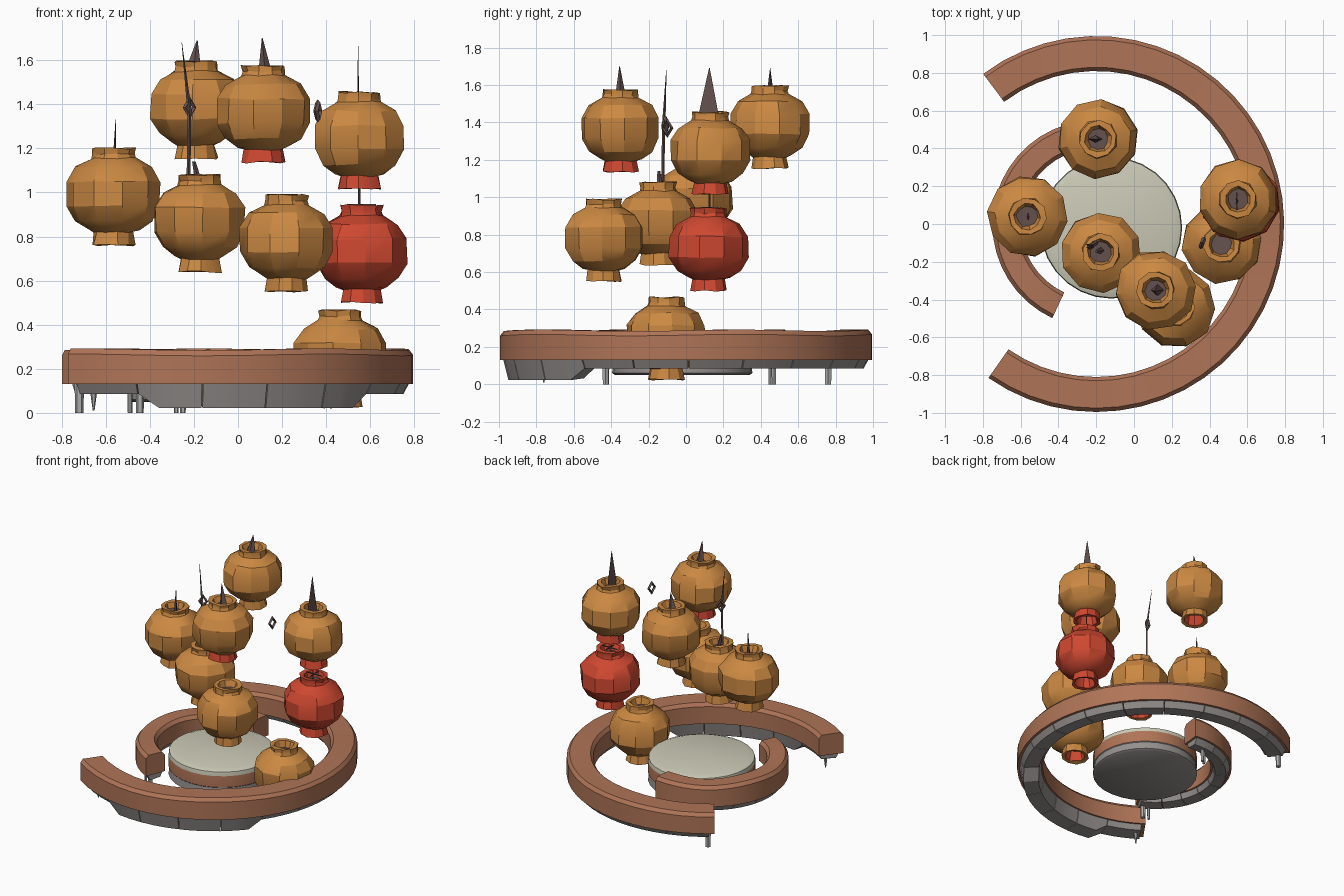
import bpy, bmesh, math, random
from mathutils import Vector

if "Cube" in bpy.data.objects:
    bpy.data.objects.remove(bpy.data.objects["Cube"])

random.seed(4)


def material(name, rgb):
    m = bpy.data.materials.new(name)
    m.diffuse_color = (*rgb, 1)
    m.use_nodes = True
    m.node_tree.nodes["Principled BSDF"].inputs["Base Color"].default_value = m.diffuse_color
    return m


ORANGE = material("lantern orange", (0.60, 0.25, 0.055))
RED = material("lantern red", (0.62, 0.065, 0.03))
BROWN = material("terracotta brown", (0.43, 0.175, 0.095))
CREAM = material("plaza cream", (0.60, 0.59, 0.47))
GREY = material("stone grey", (0.30, 0.28, 0.27))
STEEL = material("leg grey", (0.42, 0.42, 0.42))
DARK = material("dark cord", (0.13, 0.085, 0.08))


def finish(bm, name, mats, angle=28):
    bmesh.ops.recalc_face_normals(bm, faces=bm.faces)
    me = bpy.data.meshes.new(name)
    bm.to_mesh(me)
    bm.free()
    for m in mats:
        me.materials.append(m)
    ob = bpy.data.objects.new(name, me)
    bpy.context.collection.objects.link(ob)
    bpy.ops.object.select_all(action='DESELECT')
    bpy.context.view_layer.objects.active = ob
    ob.select_set(True)
    bpy.ops.object.shade_smooth_by_angle(angle=math.radians(angle))
    return ob


def lathe(bm, profile, sides, centre, turn=0.0, jitter=0.0):
    """Rings of vertices joined into a surface, capped at both ends; returns face rows."""
    rings = []
    for r, z in profile:
        ring = []
        for i in range(sides):
            a = turn + 2 * math.pi * i / sides
            d = random.uniform(-jitter, jitter)
            ring.append(bm.verts.new((centre[0] + (r + d) * math.cos(a),
                                      centre[1] + (r + d) * math.sin(a),
                                      centre[2] + z + random.uniform(-jitter, jitter))))
        rings.append(ring)
    rows = [[bm.faces.new((p[i], p[(i + 1) % sides], q[(i + 1) % sides], q[i]))
             for i in range(sides)] for p, q in zip(rings, rings[1:])]
    return [[bm.faces.new(rings[0])]] + rows + [[bm.faces.new(rings[-1])]]


def lantern(name, centre, main=ORANGE, red_collar=False):
    profile = [(0.055, -0.15), (0.075, -0.225), (0.10, -0.23), (0.088, -0.17), (0.115, -0.158),
               (0.172, -0.12), (0.212, -0.05), (0.212, 0.06), (0.172, 0.125), (0.102, 0.165),
               (0.095, 0.185), (0.10, 0.21), (0.07, 0.21), (0.055, 0.165)]
    bm = bmesh.new()
    rows = lathe(bm, profile, 10, centre, random.uniform(0, 0.6), 0.005)
    for k, row in enumerate(rows):
        for f in row:
            if k < 2 or (red_collar and k in (2, 3)):
                f.material_index = 1       # red lining and collar
            elif k == len(rows) - 1:
                f.material_index = 2       # dark opening
    finish(bm, name, [main, RED, DARK])


def arc(name, mat, r0, r1, start, end, section, steps):
    """Sweep a section along an arc about the spiral centre; section(angle) gives (r, z) points."""
    bm = bmesh.new()
    rings = []
    for i in range(steps + 1):
        a = math.radians(start + (end - start) * i / steps)
        rings.append([bm.verts.new((CX + r * math.cos(a), r * math.sin(a), z))
                      for r, z in section(r0, r1, math.degrees(a))])
    n = len(rings[0])
    for p, q in zip(rings, rings[1:]):
        for j in range(n):
            bm.faces.new((p[j], p[(j + 1) % n], q[(j + 1) % n], q[j]))
    bm.faces.new(rings[0])
    bm.faces.new(rings[-1])
    finish(bm, name, [mat])


def rod(name, mat, p, q, r0, r1, sides=6, flat=(1, 1)):
    """Tapered bar between two points, optionally flattened in x or y."""
    p, q = Vector(p), Vector(q)
    bm = bmesh.new()
    ends = [[bm.verts.new((c.x + r * flat[0] * math.cos(2 * math.pi * i / sides),
                           c.y + r * flat[1] * math.sin(2 * math.pi * i / sides), c.z))
             for i in range(sides)] for c, r in ((p, r0), (q, r1))]
    for i in range(sides):
        j = (i + 1) % sides
        bm.faces.new((ends[0][i], ends[0][j], ends[1][j], ends[1][i]))
    bm.faces.new(ends[0])
    bm.faces.new(ends[1])
    finish(bm, name, [mat])


# spiral walls
CX = -0.2


def wall_section(r0, r1, a):
    top = 0.288 + 0.004 * math.sin(a * 0.09)
    return [(r0, 0.135), (r0, top - 0.025), (r0 + 0.02, top),
            (r1 - 0.02, top), (r1, top - 0.025), (r1, 0.13)]


def under_section(r0, r1, a):
    low = 0.022 if -104 < a < -38 else 0.085
    return [(r0, 0.14), (r0 + 0.02, low + 0.01), (r1 - 0.03, low), (r1, 0.14)]


arc("outer_wall", BROWN, 0.81, 0.995, -125, 127, wall_section, 36)
arc("inner_wall", BROWN, 0.40, 0.55, 82, 245, wall_section, 20)

# stone slabs under the walls, one per stretch
for k in range(14):
    s = -123 + k * 17.7
    arc(f"outer_slab_{k}", GREY, 0.82, 0.98, s, s + 17.4, under_section, 3)
for k in range(8):
    s = 84 + k * 20
    arc(f"inner_slab_{k}", GREY, 0.41, 0.54, s, s + 19.5, under_section, 3)

# round plaza: stone foot, brown rim, cream top
bm = bmesh.new()
rows = lathe(bm, [(0.36, 0.05), (0.375, 0.06), (0.37, 0.115), (0.375, 0.12), (0.375, 0.205),
                  (0.37, 0.235), (0.33, 0.25)], 28, (-0.12, -0.02, 0))
for k, row in enumerate(rows):
    for f in row:
        f.material_index = 0 if k < 4 else (1 if k == 4 else 2)
finish(bm, "plaza_disc", [GREY, BROWN, CREAM], 40)

# legs beneath the wall ends
for k, (x, y, r) in enumerate([(-0.72, 0.76, 0.022), (-0.49, -0.42, 0.012), (-0.445, -0.43, 0.02),
                               (-0.28, 0.45, 0.012), (-0.25, 0.47, 0.015)]):
    rod(f"leg_{k}", STEEL, (x, y, 0), (x, y, 0.15), r * 0.85, r)
rod("leg_spike", STEEL, (-0.655, -0.76, 0.01), (-0.655, -0.76, 0.14), 0.004, 0.022)

# lanterns
lantern("left_lantern", (-0.565, 0.04, 0.99))
lantern("middle_lantern", (-0.175, -0.15, 0.87))
lantern("front_lantern", (0.22, -0.44, 0.78))
lantern("red_lantern", (0.56, 0.12, 0.73), main=RED)
lantern("right_lantern", (0.55, 0.13, 1.245), red_collar=True)
lantern("high_front_lantern", (0.115, -0.35, 1.365), red_collar=True)
lantern("high_back_lantern", (-0.19, 0.45, 1.385))
lantern("low_lantern", (0.465, -0.105, 0.255))

# cords rising from the lanterns
rod("left_cord", DARK, (-0.56, 0.04, 1.15), (-0.555, 0.04, 1.33), 0.02, 0.002, 4, (0.4, 1))
rod("right_cord", DARK, (0.545, 0.12, 1.41), (0.545, 0.125, 1.69), 0.06, 0.002, 4, (0.08, 1))
rod("high_front_cord", DARK, (0.125, -0.35, 1.52), (0.11, -0.355, 1.70), 0.035, 0.002, 4, (1, 0.9))
rod("high_back_cord", DARK, (-0.205, 0.45, 1.54), (-0.185, 0.45, 1.69), 0.04, 0.002, 4, (1, 0.5))
rod("middle_cord_low", DARK, (-0.225, -0.125, 1.03), (-0.22, -0.12, 1.37), 0.009, 0.008, 4)
rod("middle_cord_high", DARK, (-0.22, -0.12, 1.37), (-0.255, -0.105, 1.68), 0.01, 0.001, 4)
rod("middle_hook", DARK, (-0.175, -0.14, 1.03), (-0.2, -0.145, 1.14), 0.018, 0.008, 4)
rod("red_cord", DARK, (0.55, 0.125, 0.89), (0.55, 0.125, 1.09), 0.006, 0.004, 4)
rod("red_bar_x", DARK, (0.56, 0.125, 0.94), (0.56, 0.125, 0.948), 0.065, 0.065, 4, (1, 0.08))
rod("red_bar_y", DARK, (0.56, 0.125, 0.94), (0.56, 0.125, 0.948), 0.05, 0.05, 4, (0.1, 1))

# knots: small square loops
for name, pos, spin in (("middle_knot", (-0.22, -0.11, 1.385), 0.5),
                        ("loose_knot", (0.362, -0.10, 1.37), 1.2)):
    bpy.ops.mesh.primitive_torus_add(major_segments=4, minor_segments=4, major_radius=0.032,
                                     minor_radius=0.012, location=pos,
                                     rotation=(math.pi / 2, 0, spin))
    knot = bpy.context.object
    knot.name = name
    knot.scale = (0.8, 1.2, 1)
    knot.data.materials.append(DARK)
